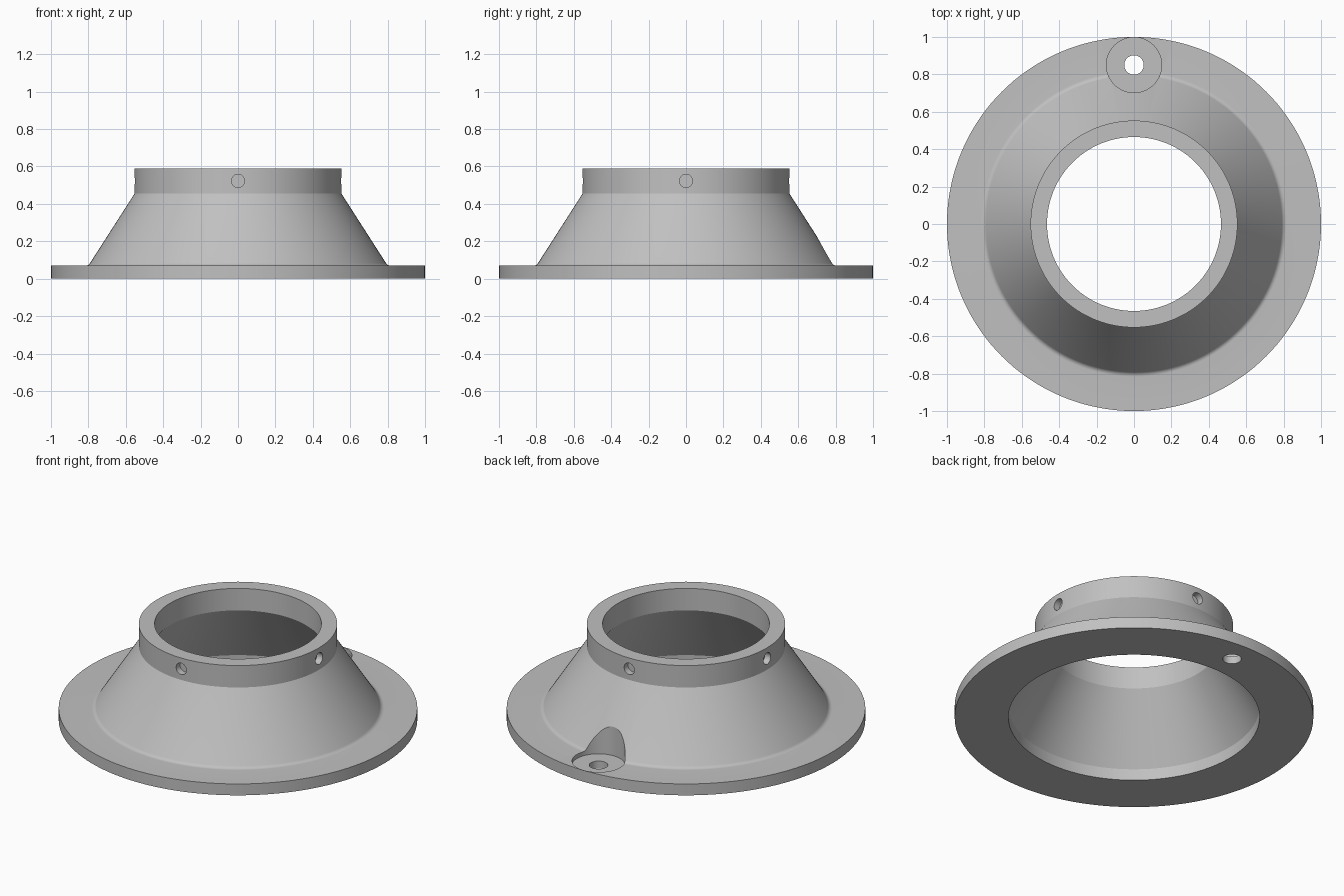
import bpy
from math import sin, cos, pi, atan2, tan, radians

cube = bpy.data.objects.get("Cube")
if cube:
    bpy.data.objects.remove(cube, do_unlink=True)

SEGMENTS = 144
FLANGE_Z, NECK_Z, TOP_Z = 0.07, 0.455, 0.59
RIM_R, BASE_R, NECK_R = 1.0, 0.8, 0.553
OPENING_R, BORE_R = 0.70, 0.465

# Material
grey = bpy.data.materials.new("plain grey")
grey.use_nodes = True
grey.diffuse_color = (0.53, 0.53, 0.53, 1)
grey.node_tree.nodes["Principled BSDF"].inputs["Base Color"].default_value = grey.diffuse_color


def fillet(radius, steps=6):
    """Arc that blends the flange top into the cone."""
    turn = atan2(NECK_Z - FLANGE_Z, BASE_R - NECK_R)
    start = BASE_R + radius * tan(turn / 2)
    return [(start - radius * sin(turn * i / steps),
             FLANGE_Z + radius * (1 - cos(turn * i / steps)))
            for i in range(steps + 1)]


def lathe(name, profile):
    """Closed ring swept from an (r, z) profile."""
    n = len(profile)
    verts, faces = [], []
    for s in range(SEGMENTS):
        a = 2 * pi * s / SEGMENTS
        verts += [(r * cos(a), r * sin(a), z) for r, z in profile]
        t = (s + 1) % SEGMENTS
        for i in range(n):
            j = (i + 1) % n
            faces.append((s * n + i, t * n + i, t * n + j, s * n + j))
    mesh = bpy.data.meshes.new(name)
    mesh.from_pydata(verts, [], faces)
    obj = bpy.data.objects.new(name, mesh)
    bpy.context.collection.objects.link(obj)
    return obj


def drill(target, radius, depth, location, rotation=(0, 0, 0)):
    """Cut a round hole centred on location."""
    bpy.ops.mesh.primitive_cylinder_add(vertices=48, radius=radius, depth=depth,
                                        location=location, rotation=rotation)
    cutter = bpy.context.object
    cutter.hide_render = True
    mod = target.modifiers.new("hole", 'BOOLEAN')
    mod.operation, mod.solver, mod.object = 'DIFFERENCE', 'EXACT', cutter
    bpy.context.view_layer.objects.active = target
    bpy.ops.object.modifier_apply(modifier=mod.name)
    bpy.data.objects.remove(cutter, do_unlink=True)


# Hollow flanged cone with a collar, counter-clockwise profile
body = lathe("flanged_cone", [
    (OPENING_R, 0), (RIM_R, 0), (RIM_R, FLANGE_Z), *fillet(0.03),
    (NECK_R, NECK_Z), (NECK_R, TOP_Z), (BORE_R, TOP_Z),
    (BORE_R, NECK_Z), (OPENING_R, FLANGE_Z)])
body.data.materials.append(grey)

# Screw seat cut into the cone and flange at the back, with a through hole
SEAT_Y, SEAT_Z = 0.85, 0.045
drill(body, 0.148, 0.6, (0, SEAT_Y, SEAT_Z + 0.3))
drill(body, 0.052, 0.4, (0, SEAT_Y, 0))

# Four blind holes around the collar
for k in range(4):
    a = k * pi / 2
    drill(body, 0.035, 0.08, (NECK_R * cos(a), NECK_R * sin(a), 0.523), (0, pi / 2, a))

# Smooth curves, crisp edges
bpy.ops.object.select_all(action='DESELECT')
body.select_set(True)
bpy.context.view_layer.objects.active = body
bpy.ops.object.shade_smooth_by_angle(angle=radians(30))
